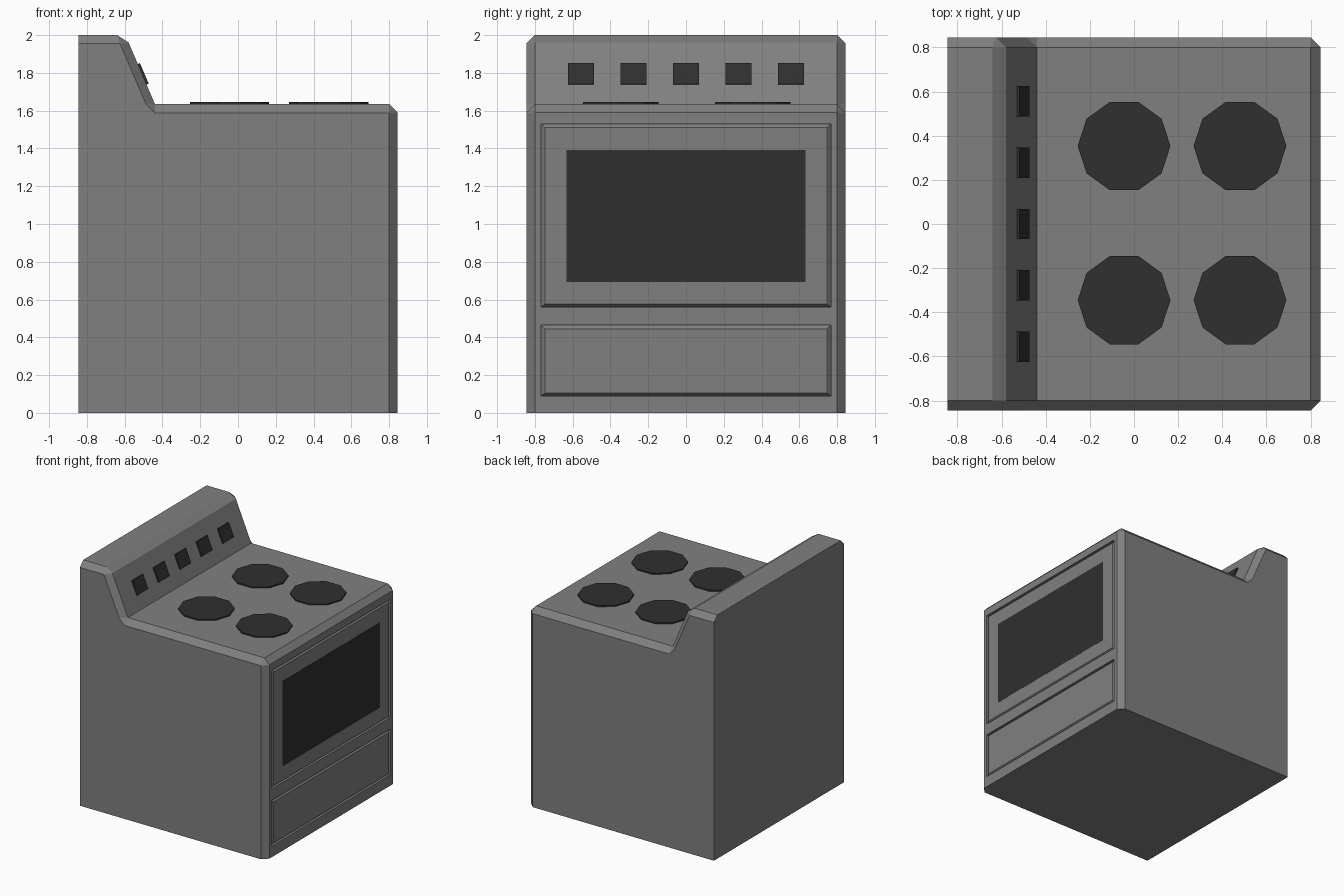
import bpy, bmesh, math
from mathutils import Matrix

if "Cube" in bpy.data.objects:
    bpy.data.objects.remove(bpy.data.objects["Cube"])


def material(name, v):
    m = bpy.data.materials.new(name)
    m.diffuse_color = (v, v, v, 1)
    m.use_nodes = True
    m.node_tree.nodes["Principled BSDF"].inputs["Base Color"].default_value = m.diffuse_color
    return m


dark = material("dark_glass", 0.029)
grey = material("grey_enamel", 0.216)


def finish(name, bm, mat):
    bmesh.ops.recalc_face_normals(bm, faces=bm.faces)
    me = bpy.data.meshes.new(name)
    bm.to_mesh(me)
    bm.free()
    ob = bpy.data.objects.new(name, me)
    bpy.context.collection.objects.link(ob)
    me.materials.append(mat)
    return ob


def loft(name, rings, mat=grey):
    """Join equal-length rings of points and cap both ends."""
    bm = bmesh.new()
    vs = [[bm.verts.new(p) for p in ring] for ring in rings]
    n = len(rings[0])
    for a, b in zip(vs, vs[1:]):
        for i in range(n):
            j = (i + 1) % n
            bm.faces.new((a[i], a[j], b[j], b[i]))
    bm.faces.new(vs[0])
    bm.faces.new(vs[-1])
    bmesh.ops.remove_doubles(bm, verts=bm.verts, dist=1e-4)
    bmesh.ops.dissolve_degenerate(bm, edges=bm.edges, dist=1e-4)
    return finish(name, bm, mat)


def rect(x, hw, z0, z1):
    return [(x, -hw, z0), (x, hw, z0), (x, hw, z1), (x, -hw, z1)]


# Body: side profile, chamfered towards both sides
W, I = 0.845, 0.80
main = [(-W, 0), (W, 0), (W, 1.59), (I, 1.635), (-0.44, 1.635), (-0.44, 1.635),
        (-0.579, 1.961), (-0.64, 2.0), (-W, 2.0)]
side = [(-W, 0), (I, 0), (I, 1.588), (I, 1.588), (-0.44, 1.588), (-0.487, 1.635),
        (-0.625, 1.955), (-0.625, 1.955), (-W, 1.955)]
body = loft("oven_body", [[(x, y, z) for x, z in prof] for prof, y in
                          ((side, -W), (main, -I), (main, I), (side, W))])

# Door and drawer: recess in the front, filled by a panel with sloping edges
for name, z0, z1 in (("oven_door", 0.56, 1.53), ("bottom_drawer", 0.09, 0.465)):
    cutter = loft(name + "_cutter", [rect(0.825, 0.768, z0, z1), rect(0.9, 0.768, z0, z1)])
    cutter.hide_render = True
    mod = body.modifiers.new(name + "_recess", 'BOOLEAN')
    mod.object = cutter
    mod.operation = 'DIFFERENCE'
    mod.solver = 'EXACT'
    bpy.context.view_layer.objects.active = body
    bpy.ops.object.modifier_apply(modifier=mod.name)
    bpy.data.objects.remove(cutter)
    loft(name, [rect(0.825, 0.768, z0, z1), rect(W, 0.746, z0 + 0.016, z1 - 0.02)])

# Oven window, almost flush with the door
loft("oven_window", [rect(0.835, 0.632, 0.692, 1.393), rect(0.8455, 0.632, 0.692, 1.393)], dark)

# Four ten-sided hotplates, corners pointing along x
for i, x in enumerate((-0.045, 0.48)):
    for j, y in enumerate((-0.345, 0.353)):
        rings = [[(x + 0.21 * math.cos(k * math.pi / 5), y + 0.21 * math.sin(k * math.pi / 5), z)
                  for k in range(10)] for z in (1.626, 1.645)]
        loft(f"hotplate_{i * 2 + j + 1}", rings, dark)

# Five square knobs on the sloping panel
tilt = math.atan2(0.139, 0.326)
for k in range(5):
    bm = bmesh.new()
    bmesh.ops.create_cube(bm, size=1)
    m = (Matrix.Translation((-0.505, (k - 2) * 0.278, 1.793)) @ Matrix.Rotation(-tilt, 4, 'Y')
         @ Matrix.Diagonal((0.02, 0.138, 0.119, 1)))
    bmesh.ops.transform(bm, matrix=m, verts=bm.verts)
    finish(f"control_knob_{k + 1}", bm, dark)
